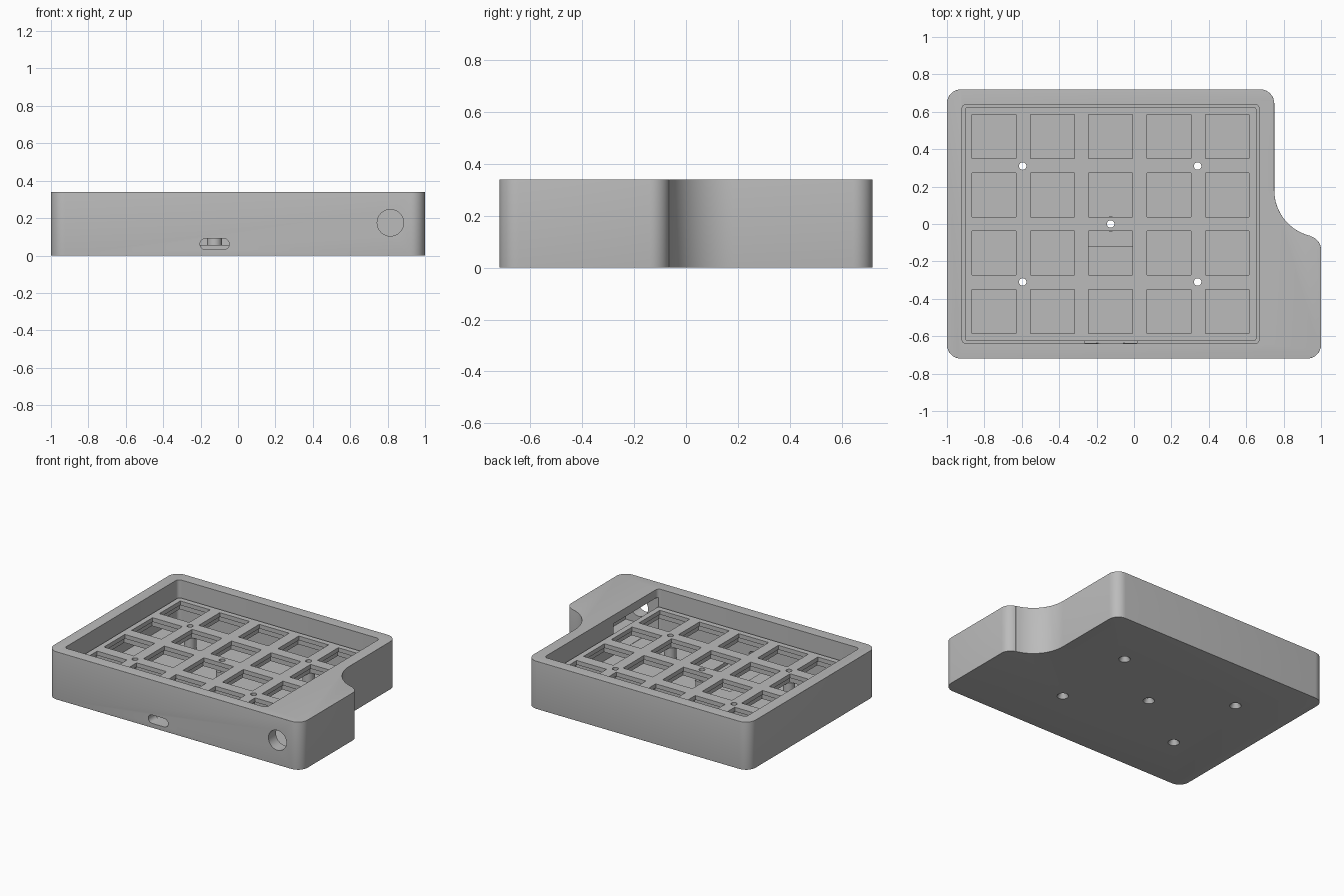
import bpy, bmesh, math

if "Cube" in bpy.data.objects:
    bpy.data.objects.remove(bpy.data.objects["Cube"])

grey = bpy.data.materials.new("matte grey")
grey.diffuse_color = (0.5, 0.5, 0.5, 1)
grey.use_nodes = True
grey.node_tree.nodes["Principled BSDF"].inputs["Base Color"].default_value = grey.diffuse_color


def arc(cx, cy, r, a0, a1, n=8):
    return [(cx + r * math.cos(math.radians(a0 + (a1 - a0) * i / n)),
             cy + r * math.sin(math.radians(a0 + (a1 - a0) * i / n))) for i in range(n + 1)]


def round_rect(x0, x1, y0, y1, r, n=6):
    return (arc(x0 + r, y0 + r, r, 180, 270, n) + arc(x1 - r, y0 + r, r, 270, 360, n)
            + arc(x1 - r, y1 - r, r, 0, 90, n) + arc(x0 + r, y1 - r, r, 90, 180, n))


def make(name, bm):
    bmesh.ops.recalc_face_normals(bm, faces=bm.faces)
    me = bpy.data.meshes.new(name)
    bm.to_mesh(me)
    bm.free()
    ob = bpy.data.objects.new(name, me)
    bpy.context.collection.objects.link(ob)
    me.materials.append(grey)
    return ob


def prism(name, pts, z0, z1):
    bm = bmesh.new()
    face = bm.faces.new([bm.verts.new((x, y, z0)) for x, y in pts])
    top = bmesh.ops.extrude_face_region(bm, geom=[face])["geom"]
    for v in top:
        if isinstance(v, bmesh.types.BMVert):
            v.co.z = z1
    return make(name, bm)


def boxes(name, rects, z0, z1):
    bm = bmesh.new()
    for x0, x1, y0, y1 in rects:
        for v in bmesh.ops.create_cube(bm, size=1)["verts"]:
            v.co = ((x0 + x1) / 2 + v.co.x * (x1 - x0), (y0 + y1) / 2 + v.co.y * (y1 - y0),
                    (z0 + z1) / 2 + v.co.z * (z1 - z0))
    return make(name, bm)


def rods(name, spots, r0, r1, z0, z1):
    bm = bmesh.new()
    for x, y in spots:
        vs = bmesh.ops.create_cone(bm, cap_ends=True, segments=32, radius1=r0, radius2=r1,
                                   depth=z1 - z0)["verts"]
        bmesh.ops.translate(bm, verts=vs, vec=(x, y, (z0 + z1) / 2))
    return make(name, bm)


def apply_mod(ob, mod):
    bpy.context.view_layer.objects.active = ob
    bpy.ops.object.modifier_apply(modifier=mod.name)


def combine(ob, tool, op="DIFFERENCE"):
    mod = ob.modifiers.new("combine", "BOOLEAN")
    mod.operation, mod.solver, mod.object = op, "EXACT", tool
    apply_mod(ob, mod)
    bpy.data.objects.remove(tool, do_unlink=True)


def stand_up(ob, y):
    # turn a flat (x, height) shape so that it runs along y
    for v in ob.data.vertices:
        x, h, d = v.co
        v.co = (x, y + d, h)
    ob.data.flip_normals()


SCREWS = [(-0.595, 0.31), (0.34, 0.31), (-0.595, -0.31), (0.34, -0.31), (-0.125, 0)]
KEYS = [(-0.7475 + 0.3115 * c, -0.468 + 0.312 * r) for c in range(5) for r in range(4)]
FLOOR = 0.055

# Case: rounded outline with a side bay and a concave sweep
outline = (arc(-0.925, -0.645, 0.075, 180, 270) + arc(0.925, -0.645, 0.075, 270, 360)
           + arc(0.925, -0.138, 0.075, 0, 76) + arc(1.0, 0.18, 0.25, 257, 180, 14)
           + arc(0.675, 0.645, 0.075, 0, 90) + arc(-0.925, 0.645, 0.075, 90, 180))
case = prism("case", outline, 0, 0.34)
bev = case.modifiers.new("soft rim", "BEVEL")
bev.width, bev.segments, bev.limit_method = 0.035, 5, "ANGLE"
bev.angle_limit = math.radians(50)
apply_mod(case, bev)

# Main cavity, side chamber and controller pocket
combine(case, prism("cavity", round_rect(-0.92, 0.67, -0.64, 0.64, 0.025), FLOOR, 0.5))
combine(case, boxes("chamber", [(0.6, 0.92, -0.635, -0.14)], FLOOR + 0.002, 0.28))
combine(case, boxes("pocket", [(-0.265, 0.015, -0.637, -0.12)], 0.03, 0.15))

# Front port slot and round front hole
slot = prism("slot", round_rect(-0.203, -0.047, 0.031, 0.091, 0.0295), -0.2, 0.2)
stand_up(slot, -0.75)
combine(case, slot)
bore = prism("bore", arc(0.815, 0.175, 0.071, 0, 348.75, 31), -0.15, 0.15)
stand_up(bore, -0.75)
combine(case, bore)

# Screw posts with countersunk through holes
combine(case, rods("posts", SCREWS, 0.04, 0.04, 0.04, 0.148), "UNION")
combine(case, rods("screw_holes", SCREWS, 0.02, 0.02, -0.1, 0.4))
combine(case, rods("countersinks", SCREWS, 0.038, 0.0202, -0.001, 0.03))

# Switch plate: square openings, wider on the underside
plate = prism("switch_plate", round_rect(-0.903, 0.655, -0.625, 0.625, 0.015), 0.15, 0.22)


def openings(half):
    return [(x - half, x + half, y - half, y + half) for x, y in KEYS]


combine(plate, boxes("key_openings", openings(0.1175), 0.1, 0.3))
combine(plate, boxes("clip_recesses", openings(0.135), 0.1, 0.19))
combine(plate, rods("plate_holes", SCREWS, 0.02, 0.02, 0.1, 0.3))

# Smooth shading with sharp edges kept
for ob in (case, plate):
    bpy.ops.object.select_all(action="DESELECT")
    ob.select_set(True)
    bpy.context.view_layer.objects.active = ob
    bpy.ops.object.shade_smooth_by_angle(angle=math.radians(30))
